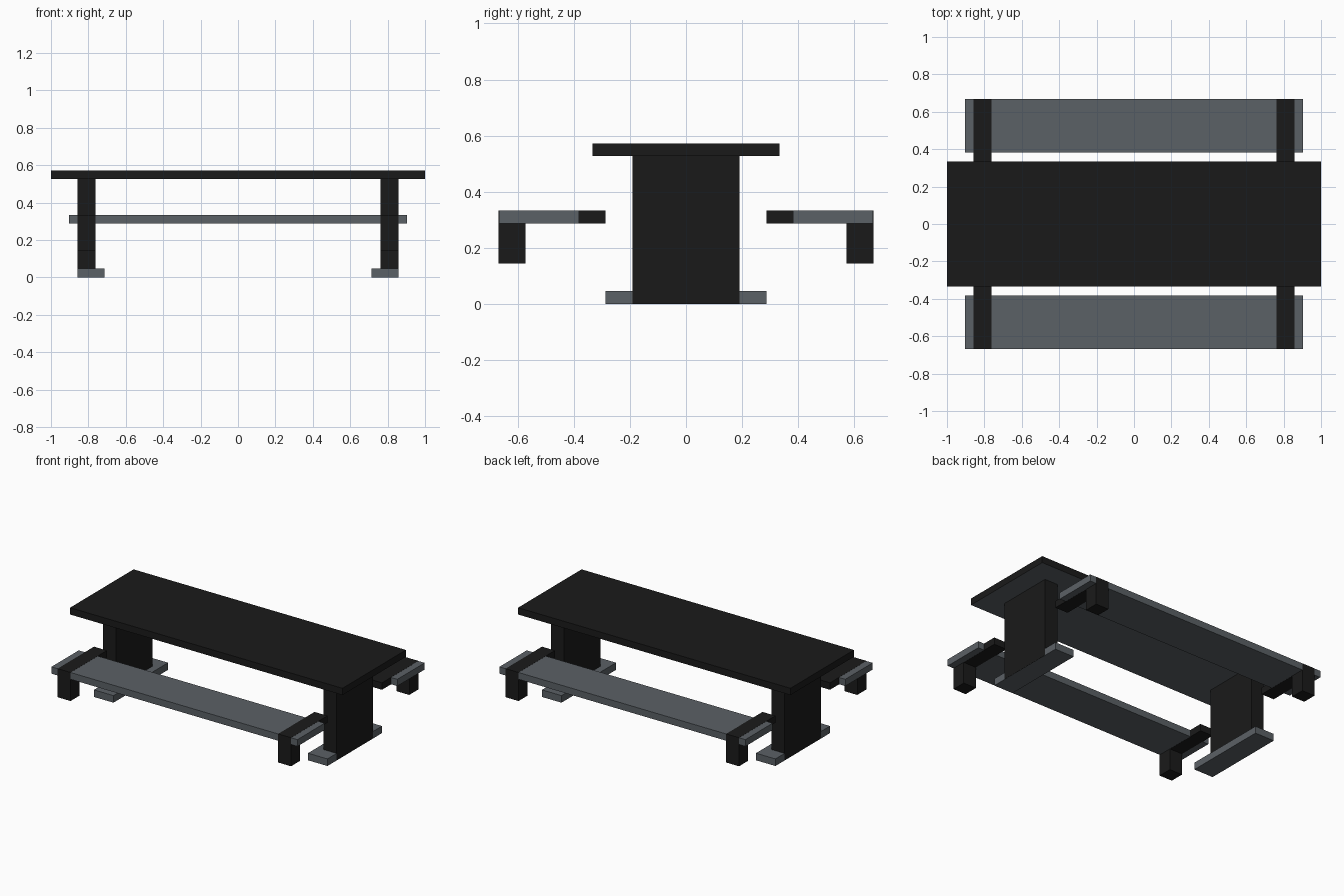
import bpy, bmesh

if "Cube" in bpy.data.objects:
    bpy.data.objects.remove(bpy.data.objects["Cube"])


def material(name, rgb):
    m = bpy.data.materials.new(name)
    m.diffuse_color = (*rgb, 1)
    m.use_nodes = True
    m.node_tree.nodes["Principled BSDF"].inputs["Base Color"].default_value = m.diffuse_color
    return m


dark = material("charcoal", (0.0103, 0.0103, 0.0103))
grey = material("slate grey", (0.105, 0.119, 0.133))


def box(name, lo, hi, *mats):
    """Axis-aligned box between two corners."""
    bm = bmesh.new()
    bmesh.ops.create_cube(bm, size=1)
    for v in bm.verts:
        v.co = [hi[i] if v.co[i] > 0 else lo[i] for i in range(3)]
    me = bpy.data.meshes.new(name)
    bm.to_mesh(me)
    bm.free()
    for m in mats:
        me.materials.append(m)
    ob = bpy.data.objects.new(name, me)
    bpy.context.collection.objects.link(ob)
    return ob


def span(sign, a, b):
    return tuple(sorted((sign * a, sign * b)))


E = 0.0006  # keeps the dark frame just proud of the grey planks

# table top, grey on its underside
top = box("table_top", (-1, -0.333, 0.527), (1, 0.333, 0.572), dark, grey)
for p in top.data.polygons:
    if p.normal.z < -0.5:
        p.material_index = 1

for sx, xs in ((-1, "left"), (1, "right")):
    # table pedestal and its foot
    x0, x1 = span(sx, 0.762, 0.857 + E)
    box(f"{xs}_table_leg", (x0, -0.19, E), (x1, 0.19, 0.527), dark)
    f0, f1 = span(sx, 0.714, 0.857)
    box(f"{xs}_foot", (f0, -0.286, 0), (f1, 0.286, 0.047), grey)
    for sy, ys in ((-1, "front"), (1, "back")):
        # bench bracket and short leg
        x0, x1 = span(sx, 0.762, 0.857)
        y0, y1 = span(sy, 0.286, 0.667 + E)
        box(f"{ys}_{xs}_bench_bracket", (x0, y0, 0.288 - E), (x1, y1, 0.333 + E), dark)
        y0, y1 = span(sy, 0.572, 0.667 + E)
        box(f"{ys}_{xs}_bench_leg", (x0, y0, 0.144), (x1, y1, 0.288 - E), dark)

# bench seats
for sy, ys in ((-1, "front"), (1, "back")):
    y0, y1 = span(sy, 0.381, 0.667)
    box(f"{ys}_bench_seat", (-0.903, y0, 0.288), (0.903, y1, 0.333), grey)
